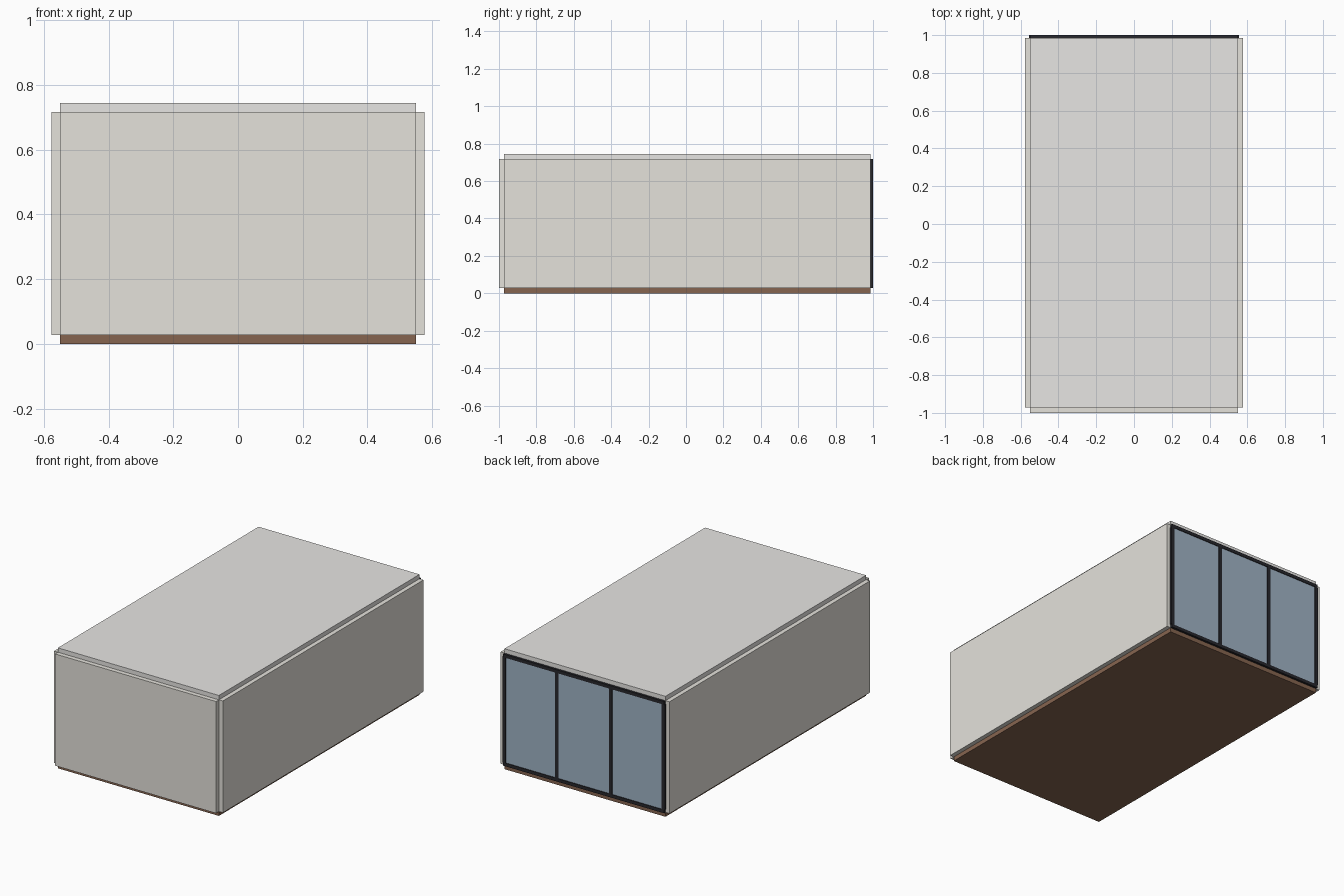
import bpy, bmesh
from mathutils import Vector

if "Cube" in bpy.data.objects:
    bpy.data.objects.remove(bpy.data.objects["Cube"])


def material(name, rgb):
    m = bpy.data.materials.new(name)
    m.diffuse_color = (*rgb, 1)
    m.use_nodes = True
    m.node_tree.nodes["Principled BSDF"].inputs["Base Color"].default_value = m.diffuse_color
    return m


def box(name, x, y, z, mat):
    """Axis-aligned box from (min, max) ranges."""
    bm = bmesh.new()
    bmesh.ops.create_cube(bm, size=1)
    for v in bm.verts:
        v.co = Vector([(a + b) / 2 + c * (b - a) for c, (a, b) in zip(v.co, (x, y, z))])
    me = bpy.data.meshes.new(name)
    bm.to_mesh(me)
    bm.free()
    ob = bpy.data.objects.new(name, me)
    me.materials.append(mat)
    bpy.context.collection.objects.link(ob)
    return ob


plaster = material("plaster", (0.78, 0.76, 0.71))
ceiling_paint = material("ceiling_paint", (0.80, 0.79, 0.77))
wood = material("wood", (0.24, 0.13, 0.08))
dark = material("dark_metal", (0.02, 0.02, 0.025))
glass = material("glass", (0.35, 0.45, 0.56))

W, T = 0.55, 0.027           # half width of the room, slab thickness
Y0, Y1 = -0.972, 0.986       # inner length
Z0, Z1 = T, 0.717            # wall height range

# Room shell
box("floor", (-W, W), (Y0, Y1), (0, Z0), wood)
box("ceiling", (-W, W), (Y0, Y1), (Z1, Z1 + T), ceiling_paint)
box("front_wall", (-W, W), (Y0 - 0.028, Y0), (Z0, Z1), plaster)
for side, name in ((-1, "left_wall"), (1, "right_wall")):
    box(name, sorted((side * W, side * (W + T))), (Y0, Y1), (Z0, Z1), plaster)

# Window wall at the back: rails, posts and three panes
F = 0.011                    # half width of a frame bar
R = 0.02                     # rail height
FY = (Y1, 1.0)
box("bottom_rail", (-W, W), FY, (Z0, Z0 + R), dark)
box("top_rail", (-W, W), FY, (Z1 - R, Z1), dark)
posts = [-W + 0.006, -W / 3, W / 3, W - 0.006]
for i, px in enumerate(posts):
    box(f"window_post_{i + 1}", (px - F, px + F), FY, (Z0 + R, Z1 - R), dark)
for i, (a, b) in enumerate(zip(posts, posts[1:])):
    box(f"window_pane_{i + 1}", (a + F, b - F), (0.990, 0.996), (Z0 + R, Z1 - R), glass)
